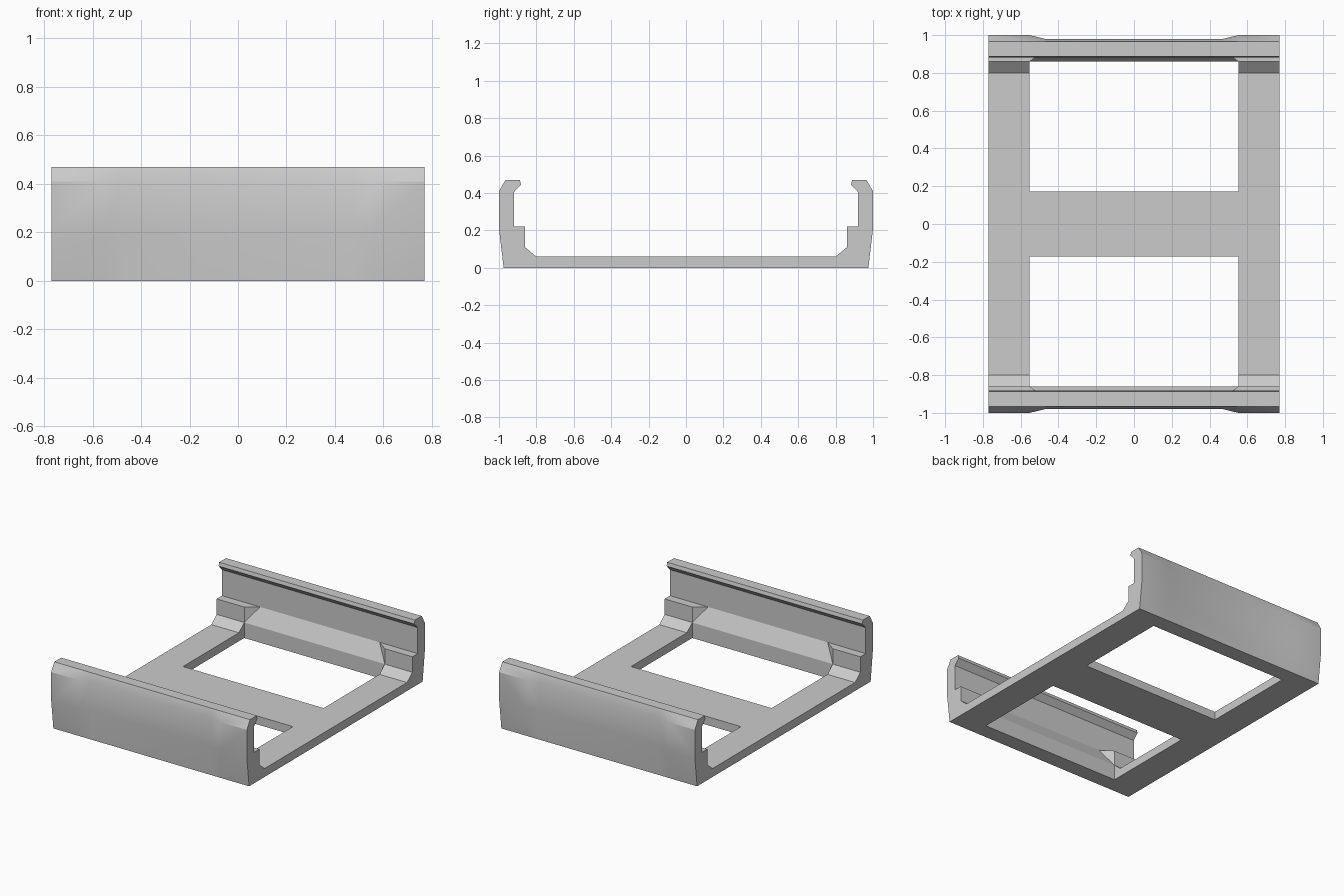
import bpy
import bmesh
import math

cube = bpy.data.objects.get("Cube")
if cube:
    bpy.data.objects.remove(cube, do_unlink=True)

grey = bpy.data.materials.new("light_grey")
grey.use_nodes = True
COLOUR = (0.6, 0.6, 0.6, 1)
grey.diffuse_color = COLOUR
grey.node_tree.nodes["Principled BSDF"].inputs["Base Color"].default_value = COLOUR

HALF_W, OPEN_X, MID_X = 0.77, 0.553, 0.47
INNER_Y, FLOOR_Z = 0.86, 0.06


def loft(name, stations, smooth=False):
    """Skin a run of (x, profile) sections and cap both ends."""
    bm = bmesh.new()
    rings = [[bm.verts.new((x, y, z)) for y, z in prof] for x, prof in stations]
    for a, b in zip(rings, rings[1:]):
        for i in range(len(a)):
            j = (i + 1) % len(a)
            bm.faces.new((a[i], a[j], b[j], b[i]))
    bm.faces.new(rings[0])
    bm.faces.new(rings[-1])
    # split the warped corner quads so the gusset triangles stay crisp
    for s in (-1, 1):
        for f in list(bm.faces):
            low = [v for v in f.verts if abs(v.co.x - s * OPEN_X) < 1e-4 and abs(v.co.z - 0.11) < 1e-4]
            top = [v for v in f.verts if abs(v.co.x - s * MID_X) < 1e-4 and abs(v.co.z - 0.22) < 1e-4]
            if len(f.verts) == 4 and low and top:
                bmesh.utils.face_split(f, low[0], top[0])
    bmesh.ops.remove_doubles(bm, verts=bm.verts, dist=1e-4)
    bmesh.ops.recalc_face_normals(bm, faces=bm.faces)
    mesh = bpy.data.meshes.new(name)
    bm.to_mesh(mesh)
    bm.free()
    mesh.materials.append(grey)
    obj = bpy.data.objects.new(name, mesh)
    bpy.context.collection.objects.link(obj)
    if smooth:
        bpy.ops.object.select_all(action='DESELECT')
        obj.select_set(True)
        bpy.context.view_layer.objects.active = obj
        bpy.ops.object.shade_smooth_by_angle(angle=math.radians(25))
    return obj


def wall_profile(side, outer_y, low_y, ledge_y):
    """Hooked clip wall, from the outer foot over the lip to the inner foot."""
    pts = [(0.975, 0), (low_y, 0.21), (outer_y, 0.41), (0.965, 0.47),
           (0.888, 0.47), (0.882, 0.445), (0.92, 0.405), (0.92, 0.22),
           (ledge_y, 0.22), (INNER_Y, 0.11), (INNER_Y, 0)]
    return [(side * y, z) for y, z in pts]


# clip walls: thick ends with a ledge, thinner middle with a sloped foot
for side, label in ((-1, "front"), (1, "back")):
    end = wall_profile(side, 1.0, 1.0, INNER_Y)
    middle = wall_profile(side, 0.98, 0.98, 0.92)
    loft(label + "_clip_wall", [(-HALF_W, end), (-OPEN_X, end), (-MID_X, middle),
                                (MID_X, middle), (OPEN_X, end), (HALF_W, end)], smooth=True)

# side rails with a ramp up to each wall
half = [(0.8, FLOOR_Z), (INNER_Y, 0.11), (INNER_Y, 0)]
rail = half + [(-y, z) for y, z in reversed(half)]
for s, label in ((-1, "right"), (1, "left")):
    loft(label + "_side_rail", [(s * OPEN_X, rail), (s * HALF_W, rail)])

# central bar between the two openings
bar = [(-0.172, 0), (0.172, 0), (0.172, FLOOR_Z), (-0.172, FLOOR_Z)]
loft("cross_bar", [(-OPEN_X, bar), (OPEN_X, bar)])
